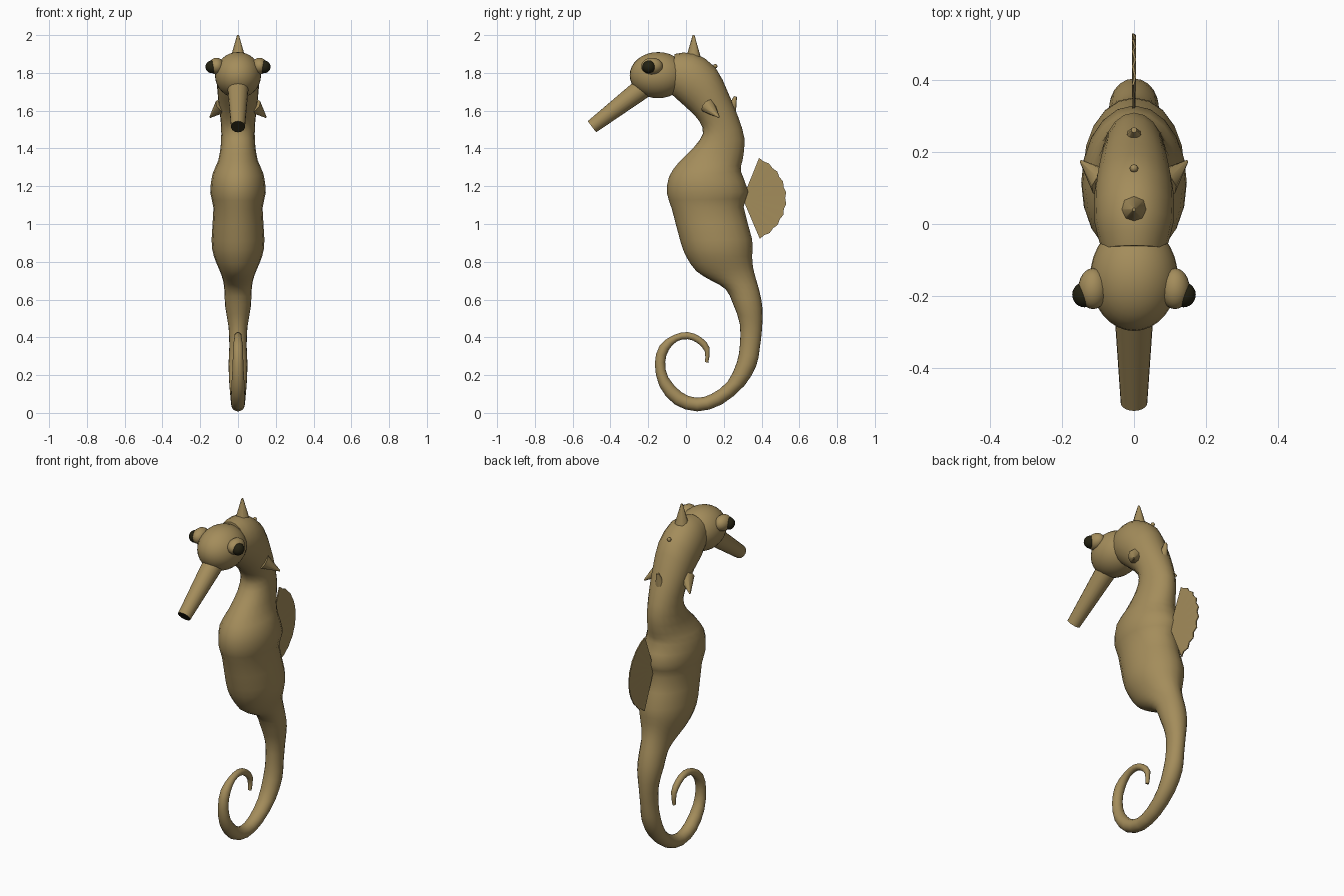
import bpy, bmesh, math
from mathutils import Vector

if "Cube" in bpy.data.objects:
    bpy.data.objects.remove(bpy.data.objects["Cube"])


def material(name, rgb):
    m = bpy.data.materials.new(name)
    m.diffuse_color = (*rgb, 1)
    m.use_nodes = True
    m.node_tree.nodes["Principled BSDF"].inputs["Base Color"].default_value = m.diffuse_color
    return m


SAND = material("sandy brown", (0.37, 0.265, 0.105))
DARK = material("dark olive", (0.018, 0.016, 0.006))


def finish(name, bm, mats, angle=50):
    bmesh.ops.recalc_face_normals(bm, faces=bm.faces)
    me = bpy.data.meshes.new(name)
    bm.to_mesh(me)
    bm.free()
    ob = bpy.data.objects.new(name, me)
    bpy.context.collection.objects.link(ob)
    for m in mats:
        me.materials.append(m)
    bpy.ops.object.select_all(action='DESELECT')
    ob.select_set(True)
    bpy.context.view_layer.objects.active = ob
    bpy.ops.object.shade_smooth_by_angle(angle=math.radians(angle))
    return ob


def ellipsoid(name, centre, radii, mat, segs=24):
    bm = bmesh.new()
    bmesh.ops.create_uvsphere(bm, u_segments=segs, v_segments=segs // 2, radius=1)
    for v in bm.verts:
        v.co = Vector(centre) + Vector(a * b for a, b in zip(v.co, radii))
    return finish(name, bm, [mat])


def cone(name, base, tip, r1, r2, segs=8, dark_tip=False):
    base, tip = Vector(base), Vector(tip)
    axis = tip - base
    bm = bmesh.new()
    bmesh.ops.create_cone(bm, cap_ends=True, segments=segs, radius1=r1, radius2=r2, depth=axis.length)
    if dark_tip:
        for f in bm.faces:
            if f.normal.z > 0.9:
                f.material_index = 1
    rot = axis.to_track_quat('Z', 'Y')
    for v in bm.verts:
        v.co = (base + tip) / 2 + rot @ v.co
    return finish(name, bm, [SAND, DARK])


# Body and tail: rings given by front (y, z), back (y, z) and half width
BODY = [
    (-.08, 1.69, -.06, 1.90, .09), (-.03, 1.645, .04, 1.905, .11),
    (.02, 1.60, .155, 1.83, .11), (.07, 1.545, .225, 1.69, .10),
    (.09, 1.48, .275, 1.57, .09), (.045, 1.41, .31, 1.45, .09),
    (-.035, 1.33, .30, 1.34, .105), (-.09, 1.25, .29, 1.28, .135),
    (-.10, 1.16, .33, 1.17, .147), (-.075, 1.08, .305, 1.09, .13),
    (-.03, .91, .35, .92, .14), (0, .83, .35, .83, .128),
    (.055, .75, .355, .77, .10), (.135, .70, .37, .71, .08),
    (.21, .655, .39, .64, .072), (.25, .575, .405, .55, .068),
    (.285, .47, .402, .44, .05), (.285, .36, .39, .34, .046),
    (.27, .27, .372, .25, .05)]
# The curled tail is round, so its width follows its depth
TAIL = [
    (.22, .165, .31, .145), (.135, .10, .19, .045), (.055, .08, .06, .008),
    (-.025, .11, -.06, .045), (-.095, .19, -.14, .14), (-.11, .27, -.165, .26),
    (-.09, .335, -.14, .355), (-.045, .38, -.07, .41), (.01, .39, .01, .428),
    (.06, .37, .08, .40), (.10, .325, .125, .345), (.10, .27, .118, .265)]
rings = BODY + [(a, b, c, d, math.hypot(c - a, d - b) / 2) for a, b, c, d in TAIL]


def catmull(p0, p1, p2, p3, t):
    return [0.5 * (2 * b + (c - a) * t + (2 * a - 5 * b + 4 * c - d) * t * t
                   + (3 * b - a - 3 * c + d) * t ** 3) for a, b, c, d in zip(p0, p1, p2, p3)]


path = []
for i in range(len(rings) - 1):
    p0, p3 = rings[max(i - 1, 0)], rings[min(i + 2, len(rings) - 1)]
    path += [catmull(p0, rings[i], rings[i + 1], p3, k / 2) for k in range(2)]
path.append(rings[-1])

SEG = 20
bm = bmesh.new()
loops = []
for yf, zf, yb, zb, w in path:
    mid = Vector((0, (yf + yb) / 2, (zf + zb) / 2))
    half = Vector((0, (yf - yb) / 2, (zf - zb) / 2))
    loops.append([bm.verts.new(mid + half * math.cos(a) + Vector((w * math.sin(a), 0, 0)))
                  for a in (2 * math.pi * s / SEG for s in range(SEG))])
for l0, l1 in zip(loops, loops[1:]):
    for s in range(SEG):
        t = (s + 1) % SEG
        bm.faces.new((l0[s], l0[t], l1[t], l1[s]))
bm.faces.new(loops[0])
bm.faces.new(loops[-1])
finish("body_and_tail", bm, [SAND], 60)

# Head and snout with a dark mouth
ellipsoid("head", (0, -.148, 1.788), (.122, .15, .122), SAND, 32)
cone("snout", (0, -.21, 1.734), (0, -.498, 1.515), .057, .037, 20, True)

# Eyes and side spines
for side, label in ((-1, "left"), (1, "right")):
    ellipsoid(label + "_eye", (side * .114, -.18, 1.836), (.041, .057, .044), SAND)
    ellipsoid(label + "_pupil", (side * .138, -.197, 1.832), (.034, .035, .034), DARK)
    cone(label + "_neck_spine", (side * .085, .115, 1.625), (side * .148, .175, 1.565), .042, .004)

# Crest and small spines down the back of the neck
cone("crest", (0, .04, 1.87), (0, .04, 2.0), .042, .005)
cone("back_spine", (0, .24, 1.605), (0, .262, 1.675), .026, .008)
ellipsoid("back_knob", (0, .155, 1.835), (.012, .012, .012), SAND, 8)

# Pleated fan fin on the back
bm = bmesh.new()
N = 18
sheets = []
for off in (-.003, .003):
    hub = bm.verts.new((off, .30, 1.135))
    rim = []
    for i in range(N + 1):
        a = math.radians(-67 + 135 * i / N)
        r = .228 + (.004 if i % 2 == 0 else -.003)
        x = off + (.003 if i % 2 else -.003)
        rim.append(bm.verts.new((x, .30 + r * math.cos(a), 1.135 + r * math.sin(a))))
    for p, q in zip(rim, rim[1:]):
        bm.faces.new((hub, p, q))
    sheets.append([hub] + rim)
A, B = sheets
for i in range(len(A)):
    j = (i + 1) % len(A)
    bm.faces.new((A[i], A[j], B[j], B[i]))
finish("back_fin", bm, [SAND], 30)
